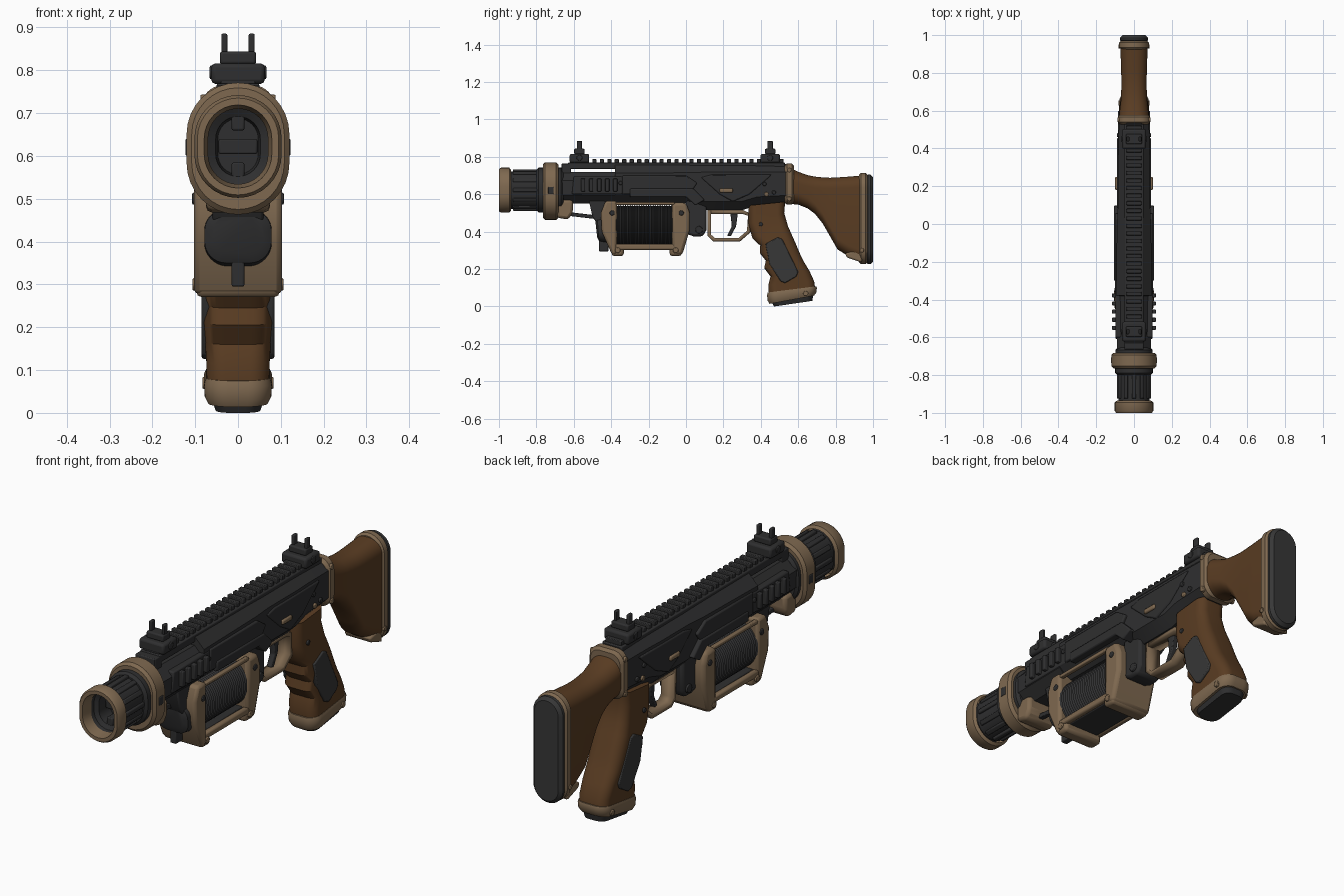
import bpy, bmesh
from math import sin, cos, pi, radians

cube = bpy.data.objects.get("Cube")
if cube:
    bpy.data.objects.remove(cube, do_unlink=True)

parts = []


def material(name, r, g, b):
    m = bpy.data.materials.new(name)
    m.use_nodes = True
    m.diffuse_color = (r, g, b, 1)
    m.node_tree.nodes["Principled BSDF"].inputs["Base Color"].default_value = (r, g, b, 1)
    return m


BLACK = material("black metal", .028, .028, .029)
RUBBER = material("dark rubber", .038, .038, .038)
TAN = material("tan metal", .21, .14, .08)
BROWN = material("brown wood", .1, .045, .016)


def finish(name, bm, mat, bevel=0):
    bmesh.ops.remove_doubles(bm, verts=bm.verts, dist=.0001)
    bmesh.ops.recalc_face_normals(bm, faces=bm.faces)
    mesh = bpy.data.meshes.new(name)
    bm.to_mesh(mesh)
    bm.free()
    mesh.materials.append(mat)
    ob = bpy.data.objects.new(name, mesh)
    bpy.context.collection.objects.link(ob)
    if bevel:
        mod = ob.modifiers.new("bevel", "BEVEL")
        mod.width, mod.segments, mod.limit_method = bevel, 2, 'ANGLE'
    parts.append(ob)
    return ob


def box(name, center, size, mat, bevel=.004):
    bm = bmesh.new()
    bmesh.ops.create_cube(bm, size=1)
    for v in bm.verts:
        v.co = [c + p * s for c, p, s in zip(center, v.co, size)]
    return finish(name, bm, mat, bevel)


def plate(name, outline, half, mat, bevel=.006):
    """Side outline (y, z) extruded across the width."""
    bm = bmesh.new()
    sides = [[bm.verts.new((x, y, z)) for y, z in outline] for x in (-half, half)]
    for s in sides:
        bm.faces.new(s)
    n = len(outline)
    for i in range(n):
        j = (i + 1) % n
        bm.faces.new((sides[0][i], sides[0][j], sides[1][j], sides[1][i]))
    return finish(name, bm, mat, bevel)


def loft(name, rows, mat, k=1, seg=8, cap=True):
    """Rounded sections spanning (ya, za) to (yb, zb) with half width w."""
    bm = bmesh.new()
    loops = []
    for ya, za, yb, zb, w in rows:
        h = ((yb - ya) ** 2 + (zb - za) ** 2) ** .5 / 2
        r = k * min(w, h)
        loop = []
        for q, (sx, su) in enumerate(((1, 1), (-1, 1), (-1, -1), (1, -1))):
            for i in range(seg + 1):
                a = (q + i / seg) * pi / 2
                x = sx * (w - r) + r * cos(a)
                t = (su * (h - r) + r * sin(a)) / h / 2 + .5
                loop.append(bm.verts.new((x, ya + (yb - ya) * t, za + (zb - za) * t)))
        loops.append(loop)
    n = len(loops[0])
    for a, b in zip(loops, loops[1:]):
        for i in range(n):
            j = (i + 1) % n
            bm.faces.new((a[i], a[j], b[j], b[i]))
    if cap:
        bm.faces.new(loops[0])
        bm.faces.new(loops[-1])
    return finish(name, bm, mat)


def along(y, zc, h, w):
    return (y, zc - h, y, zc + h, w)


def band(name, y0, y1, zc, h, w, mat, c=.012, k=1):
    """Solid rounded band with softened ends."""
    return loft(name, [along(y0, zc, h - c, w - c), along(y0 + c, zc, h, w),
                       along(y1 - c, zc, h, w), along(y1, zc, h - c, w - c)], mat, k)


def pin(name, y, z, r, half, mat):
    plate(name, [(y + r * cos(i * pi / 6), z + r * sin(i * pi / 6)) for i in range(12)],
          half, mat, .003)


# Muzzle, bore and ribbed barrel
ZB = .622
loft("muzzle_ring", [along(y, ZB, h, h - .018) for y, h in
     ((-.935, .108), (-.945, .12), (-.99, .12), (-1, .113), (-1, .097), (-.95, .088))], TAN, cap=False)
loft("bore", [along(y, ZB, h, h - .018) for y, h in
     ((-.99, .096), (-.93, .088), (-.92, .07), (-.85, .065))], BLACK, cap=False)
loft("bore_end", [along(-.85, ZB, .09, .07), along(-.84, ZB, .09, .07)], BLACK)
for s in (-1, 1):
    box("bore_tooth", (0, -.89, ZB + s * .055), (.03, .06, .035), BLACK)
box("bore_bar", (0, -.87, ZB), (.09, .03, .035), BLACK)
loft("barrel", [along(y, ZB, .1, .082) for y in (-.94, -.74)], BLACK, cap=False)
for i in range(12):
    a = i * pi / 6
    rib = box("barrel_rib", (0, 0, 0), (.022, .13, .022), BLACK, .005)
    rib.location = (.08 * sin(a), -.86, ZB + .1 * cos(a))
    rib.rotation_euler.y = a
band("barrel_shoulder", -.80, -.75, ZB, .12, .1, BLACK)
band("collar", -.765, -.682, .617, .154, .12, TAN)
box("collar_inset", (0, -.722, .62), (.246, .03, .04), BLACK)
band("collar_rear", -.7, -.655, ZB, .12, .098, BLACK)
plate("collar_lug", [(-.69, .57), (-.69, .475), (-.63, .465), (-.605, .5), (-.605, .57)], .075, TAN, .015)

# Receiver
loft("receiver", [(y, b, y, t, w) for y, b, t, w in
     ((-.69, .55, .72, .09), (-.38, .55, .72, .095), (-.379, .55, .765, .095), (0, .55, .765, .09),
      (.1, .515, .765, .085), (.3, .515, .765, .085), (.38, .54, .765, .083), (.535, .55, .762, .08))],
     BLACK, k=.55, seg=1)
plate("front_side_panel", [(-.34, .6), (-.34, .7), (0, .7), (.06, .66), (.02, .6)], .101, BLACK)
plate("front_vent_panel", [(-.61, .6), (-.6, .695), (-.34, .695), (-.34, .6)], .098, BLACK)
plate("rear_side_panel", [(.08, .69), (.14, .705), (.46, .705), (.34, .6), (.25, .56), (.18, .6)], .091, BLACK)
plate("diagonal_brace", [(.1, .57), (.04, .63), (-.3, .63), (-.3, .585), (0, .585), (.05, .54)], .107, BLACK)
box("selector", (0, .215, .62), (.2, .07, .022), TAN, .006)
for i in range(5):
    box("vent_fin", (0, -.55 + i * .043, .65), (.232, .022, .07), BLACK)
for y, z in ((-.35, .66), (.03, .575), (.42, .655), (.47, .61)):
    pin("receiver_screw", y, z, .011, .103 if y < .1 else .09, BLACK)
pin("rear_screw", .43, .6, .012, .09, TAN)

# Top rail
box("rail_beam", (0, -.05, .752), (.1, 1.16, .034), BLACK)
box("rail_front_foot", (0, -.64, .735), (.1, .05, .06), BLACK)
tooth = box("rail_teeth", (0, -.61, .777), (.08, .022, .022), BLACK, .003)
arr = tooth.modifiers.new("repeat", "ARRAY")
arr.count, arr.use_relative_offset, arr.use_constant_offset = 29, False, True
arr.constant_offset_displace = (0, .04, 0)

# Front and rear sights
for y in (-.57, .45):
    box("sight_base", (0, y, .792), (.125, .105, .048), BLACK, .01)
    box("sight_bridge", (0, y, .829), (.085, .055, .03), BLACK, .006)
    for x in (-.032, .032):
        box("sight_prong", (x, y, .858), (.014, .028, .055), BLACK)
    pin("sight_knob", y, .795, .016, .066, BLACK)

# Ribbed drum and its cradle
N = 26
loft("drum", [along(-.385 + .32 * i / (2 * N), .435, .108 - .007 * (i % 2), .1 - .007 * (i % 2))
              for i in range(2 * N + 1)], BLACK)
plate("cradle_front", [(-.455, .5), (-.43, .565), (-.37, .565), (-.37, .28), (-.395, .275), (-.45, .4)],
      .103, TAN, .016)
plate("cradle_rear", [(-.075, .555), (.0, .555), (.02, .5), (.02, .41), (-.02, .275), (-.075, .28)],
      .103, TAN, .016)
for x in (-.088, .088):
    box("cradle_bar", (x, -.22, .318), (.026, .32, .03), TAN, .008)
    box("cradle_top_bar", (x, -.22, .55), (.02, .32, .016), TAN)
box("cradle_floor", (0, -.22, .318), (.15, .31, .03), BLACK)
for y in (-.365, -.055):
    box("cradle_foot", (0, y, .3), (.196, .065, .06), TAN, .014)
    pin("cradle_bolt", y, .3, .015, .106, TAN)
    pin("cradle_upper_bolt", y - .03 if y < -.2 else y + .03, .5, .014, .107, BLACK)
loft("cradle_nose", [(-.475, .37, -.485, .46, .06), (-.465, .35, -.475, .475, .078), (-.41, .34, -.42, .48, .08)],
     BLACK, k=.8)
box("nose_slot", (0, -.44, .335), (.03, .05, .08), BLACK)
plate("cradle_mount", [(-.52, .57), (-.5, .48), (-.46, .42), (-.4, .42), (-.4, .57)], .06, BLACK)
plate("link_rod", [(-.63, .505), (-.63, .485), (-.46, .465), (-.46, .485)], .012, BLACK, .003)
plate("rear_mount", [(.0, .57), (.0, .39), (.04, .375), (.09, .375), (.11, .41), (.11, .57)], .06, BLACK, .012)
pin("rear_mount_bolt", .07, .41, .02, .068, BLACK)

# Trigger and guard
bm = bmesh.new()
path = [(.125, .53), (.125, .38), (.15, .357), (.285, .357), (.335, .4), (.34, .49), (.305, .505), (.13, .505)]
pairs = [[bm.verts.new((x, y, z)) for x in (-.032, .032)] for y, z in path]
for a, b in zip(pairs, pairs[1:]):
    bm.faces.new((a[0], a[1], b[1], b[0]))
guard = finish("trigger_guard", bm, TAN)
sol = guard.modifiers.new("thickness", "SOLIDIFY")
sol.thickness, sol.offset = .02, 0
plate("trigger", [(.235, .52), (.28, .52), (.268, .43), (.24, .375), (.22, .378), (.245, .43)], .013, BLACK, .004)

# Pistol grip with finger grooves
loft("grip", [(.335, .54, .53, .56, .068), (.335, .44, .525, .5, .068), (.355, .365, .545, .43, .073),
              (.397, .325, .565, .385, .079), (.395, .285, .585, .34, .081), (.427, .245, .608, .285, .081),
              (.418, .205, .63, .24, .08), (.452, .16, .66, .19, .077), (.44, .115, .685, .135, .074),
              (.443, .07, .69, .1, .073)], BROWN, k=.6)
plate("grip_panel", [(.425, .335), (.49, .37), (.515, .36), (.6, .185), (.59, .16), (.53, .125), (.505, .135),
                     (.445, .23)], .085, RUBBER, .005)
loft("grip_cap", [(.437, .075, .697, .108, .075), (.433, .06, .7, .1, .079), (.437, .03, .697, .075, .078),
                  (.447, .014, .685, .058, .07)], TAN, k=.7)
loft("grip_foot", [(.46, .02, .68, .06, .06), (.47, .0, .675, .03, .052)], BLACK, k=.7)
pin("grip_cap_bolt", .64, .07, .014, .083, TAN)
pin("grip_screw", .4, .44, .011, .076, BLACK)

# Stock with tan collar and butt pad
band("stock_collar", .527, .578, .655, .11, .086, TAN, k=.6)
for z in (.73, .575):
    pin("stock_collar_screw", .552, z, .013, .088, TAN)
loft("stock", [(y, b, y, t, w) for y, b, t, w in
     ((.56, .548, .74, .078), (.6, .545, .72, .076), (.65, .525, .702, .07), (.69, .495, .694, .068),
      (.73, .445, .69, .067), (.77, .375, .688, .067), (.81, .305, .69, .068), (.87, .268, .694, .07),
      (.94, .237, .7, .072))], BROWN, k=.85)
band("butt_plate", .925, .97, .47, .244, .079, TAN, .01)
plate("butt_plate_toe", [(.85, .285), (.86, .262), (.94, .235), (.94, .32), (.92, .3)], .066, TAN, .008)
band("butt_pad", .96, 1, .466, .24, .074, RUBBER, .014)
pin("butt_screw", .94, .3, .012, .082, TAN)

# Shading
bpy.ops.object.select_all(action='DESELECT')
for ob in parts:
    ob.select_set(True)
bpy.context.view_layer.objects.active = parts[0]
bpy.ops.object.shade_smooth_by_angle(angle=radians(35))
